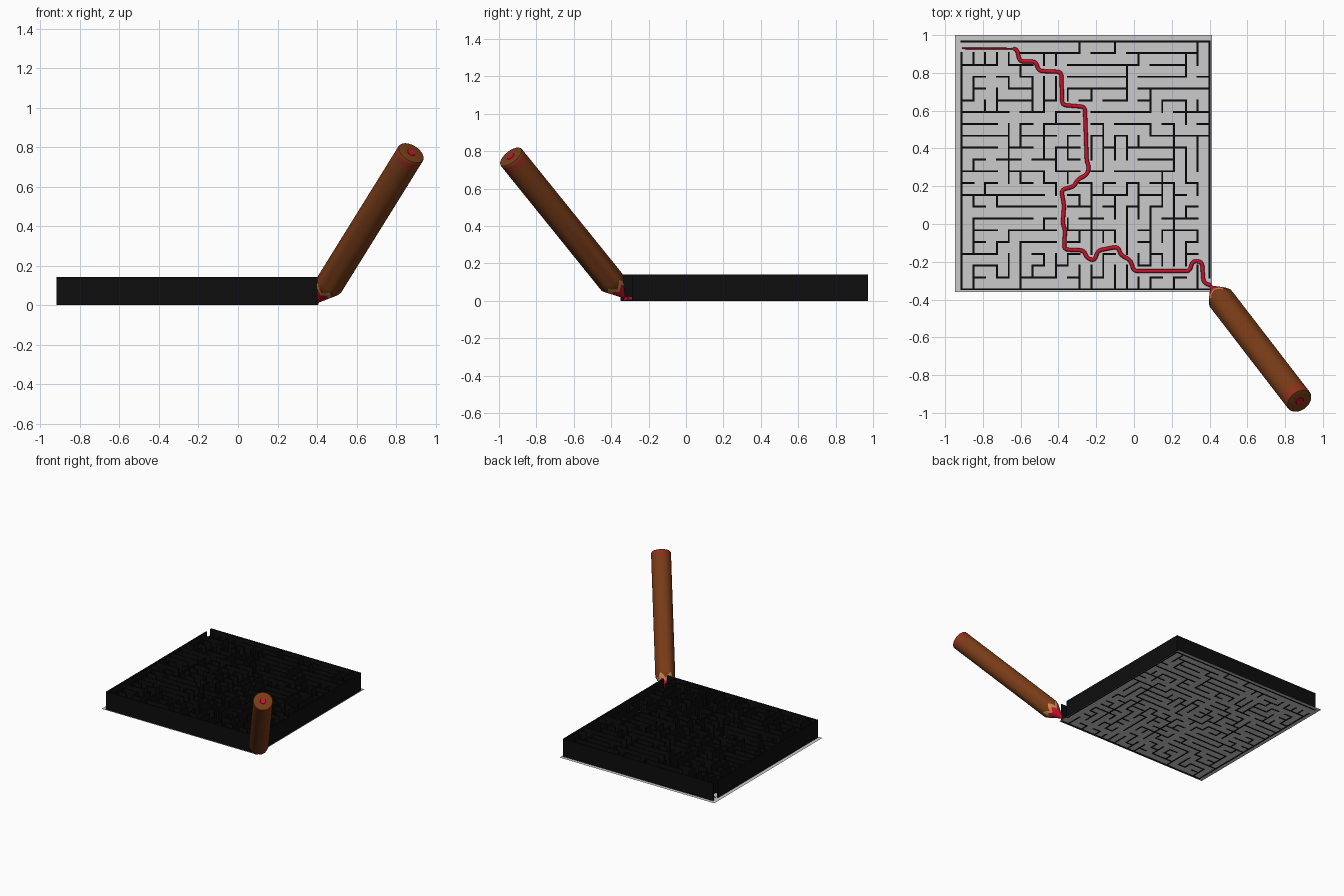
import bpy, bmesh, math, random
from mathutils import Vector, Matrix

if "Cube" in bpy.data.objects:
    bpy.data.objects.remove(bpy.data.objects["Cube"])

random.seed(7)


def material(name, rgb):
    m = bpy.data.materials.new(name)
    m.diffuse_color = (*rgb, 1)
    m.use_nodes = True
    m.node_tree.nodes["Principled BSDF"].inputs["Base Color"].default_value = m.diffuse_color
    return m


BLACK = material("black", (0.004, 0.004, 0.004))
RED = material("red", (0.58, 0.006, 0.025))
BROWN = material("brown", (0.19, 0.045, 0.009))
WOOD = material("wood", (0.62, 0.25, 0.08))


def finish(bm, name, mats=()):
    bmesh.ops.recalc_face_normals(bm, faces=bm.faces)
    me = bpy.data.meshes.new(name)
    bm.to_mesh(me)
    bm.free()
    ob = bpy.data.objects.new(name, me)
    bpy.context.collection.objects.link(ob)
    for m in mats:
        me.materials.append(m)
    return ob


# Paper sheet under the maze
bm = bmesh.new()
bm.faces.new([bm.verts.new((x, y, 0.002)) for x, y in
              ((-0.948, -0.36), (0.412, -0.36), (0.412, 1.0), (-0.948, 1.0))])
finish(bm, "paper_sheet")

# Maze layout: the solution is carved first, the rest grows from it at random
N, X0, Y0, STEP = 21, -0.913, 0.967, 0.0625
HEIGHT, THICK = 0.142, 0.010
MOVES = {"R": (1, 0), "L": (-1, 0), "D": (0, 1), "U": (0, -1)}
cell, links = (0, 0), set()
visited = [cell]
for m in "RRRRDRRDRRDDDRRDDDDDDLDLDDDDDRRDRURRDRDRRRRRURDD":
    nxt = (cell[0] + MOVES[m][0], cell[1] + MOVES[m][1])
    links.add(frozenset((cell, nxt)))
    visited.append(nxt)
    cell = nxt
seen, active = set(visited), list(visited)
while active:
    c = random.choice(active)
    options = [(c[0] + dx, c[1] + dy) for dx, dy in MOVES.values()
               if 0 <= c[0] + dx < N and 0 <= c[1] + dy < N
               and (c[0] + dx, c[1] + dy) not in seen]
    if not options:
        active.remove(c)
        continue
    nxt = random.choice(options)
    links.add(frozenset((c, nxt)))
    seen.add(nxt)
    active.append(nxt)


def is_wall(a, b):
    """Wall between two cells, leaving the entrance and exit open."""
    if {a, b} in ({(-1, 0), (0, 0)}, {(N - 1, N - 1), (N, N - 1)}):
        return False
    return frozenset((a, b)) not in links


# Maze walls: joined straight runs of grid edges
bm = bmesh.new()


def add_wall(line, start, end, vertical):
    mid, length = (start + end) / 2, (end - start) * STEP + THICK
    gx, gy = (line, mid) if vertical else (mid, line)
    size = (THICK, length) if vertical else (length, THICK)
    bmesh.ops.create_cube(bm, size=1, matrix=Matrix.Translation(
        (X0 + gx * STEP, Y0 - gy * STEP, HEIGHT / 2)) @ Matrix.Diagonal((*size, HEIGHT, 1)))


for vertical in (True, False):
    for line in range(N + 1):
        start = None
        for i in range(N + 1):
            a, b = ((line - 1, i), (line, i)) if vertical else ((i, line - 1), (i, line))
            wall = i < N and is_wall(a, b)
            if wall and start is None:
                start = i
            elif not wall and start is not None:
                add_wall(line, start, i, vertical)
                start = None
finish(bm, "maze_walls", [BLACK])

# Red hand-drawn line through the maze
ROUTE = [(-.91, .93), (-.62, .928), (-.605, .86), (-.52, .86), (-.505, .81), (-.385, .805),
         (-.38, .63), (-.26, .62), (-.25, .33), (-.237, .30), (-.25, .26), (-.30, .235),
         (-.315, .20), (-.385, .18), (-.37, .10), (-.377, .0), (-.365, -.03), (-.37, -.135),
         (-.265, -.14), (-.25, -.18), (-.21, -.195), (-.19, -.14), (-.085, -.12),
         (-.07, -.165), (-.02, -.19), (0, -.25), (.295, -.25), (.31, -.195), (.36, -.20),
         (.368, -.31), (.405, -.325)]
pts = [Vector(p) for p in ROUTE]
smooth = [pts[0]]
for p, q, r in zip(pts, pts[1:], pts[2:]):
    a = q + (p - q).normalized() * min(0.022, (p - q).length / 2)
    b = q + (r - q).normalized() * min(0.022, (r - q).length / 2)
    smooth += [a * (1 - t) ** 2 + q * 2 * t * (1 - t) + b * t * t for t in (0, .25, .5, .75, 1)]
smooth.append(pts[-1])
cu = bpy.data.curves.new("route_line", "CURVE")
cu.dimensions, cu.bevel_depth, cu.bevel_resolution, cu.use_fill_caps = "3D", 0.0105, 3, True
sp = cu.splines.new("POLY")
sp.points.add(len(smooth) - 1)
for i, (pt, co) in enumerate(zip(sp.points, smooth)):
    pt.co = (co.x, co.y, 0.013, 1)
    pt.radius = 0.45 if i < 2 else 1
sp.use_smooth = True
cu.materials.append(RED)
bpy.context.collection.objects.link(bpy.data.objects.new("route_line", cu))

# Pencil: rings along the axis, with zigzag colour borders on the sharpened cone
TIP, END = Vector((0.405, -0.325, 0.012)), Vector((0.877, -0.938, 0.772))
LEN, RAD, CONE, SIDES = (END - TIP).length, 0.072, 0.125, 48
# (distance from tip, radius or None for the cone, zigzag depth, material above the ring)
RINGS = [(0.004, None, 0, 0), (0.088, None, 0.014, 1), (0.118, None, 0.02, 2),
         (0.15, RAD, 0, 2), (LEN - 0.048, RAD, 0, 0), (LEN - 0.042, RAD, 0, 2),
         (LEN - 0.026, RAD, 0, 0), (LEN - 0.020, RAD, 0, 2), (LEN - 0.008, RAD, 0, 2),
         (LEN - 0.002, RAD - 0.003, 0, 2), (LEN, RAD - 0.009, 0, 2),
         (LEN, 0.022, 0, 0), (LEN + 0.002, 0.020, 0, 0)]
bm = bmesh.new()
rings = []
for dist, rad, zig, mat in RINGS:
    ring = []
    for i in range(SIDES):
        ang = math.tau * i / SIDES
        tooth = abs((i % 8) / 4 - 1) * 2 - 1
        t = dist + zig * tooth
        r = rad if rad else RAD * min(1, t / CONE)
        ring.append(bm.verts.new((r * math.cos(ang), r * math.sin(ang), t)))
    rings.append(ring)
for (lo, hi), spec in zip(zip(rings, rings[1:]), RINGS):
    for i in range(SIDES):
        j = (i + 1) % SIDES
        bm.faces.new((lo[i], lo[j], hi[j], hi[i])).material_index = spec[3]
bm.faces.new(rings[0])
bm.faces.new(rings[-1])
pencil = finish(bm, "pencil", [RED, WOOD, BROWN])
pencil.matrix_world = Matrix.Translation(TIP) @ (END - TIP).to_track_quat("Z", "Y").to_matrix().to_4x4()
bpy.context.view_layer.objects.active = pencil
pencil.select_set(True)
bpy.ops.object.shade_smooth_by_angle(angle=math.radians(35))
